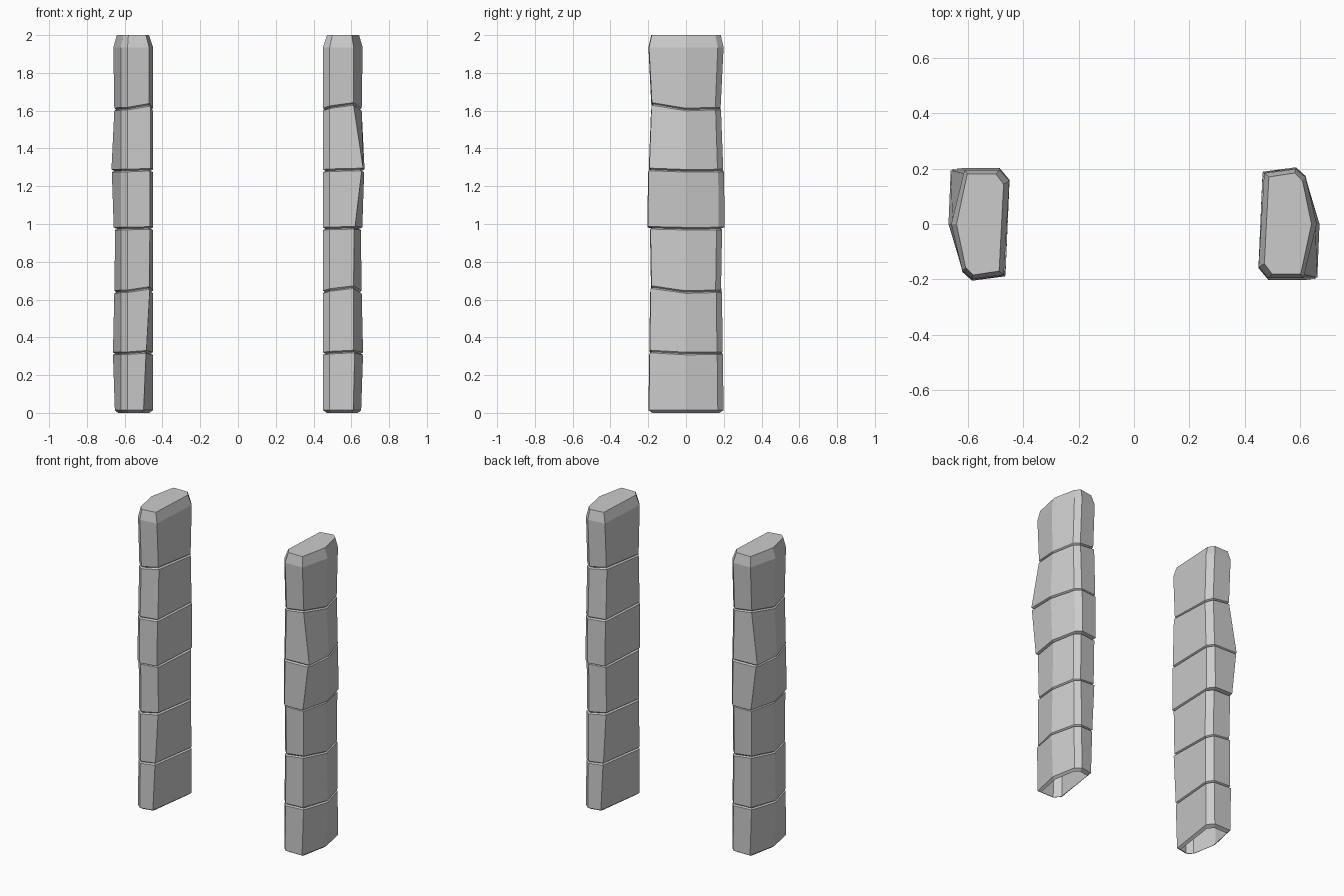
import bpy, bmesh

if "Cube" in bpy.data.objects:
    bpy.data.objects.remove(bpy.data.objects["Cube"])

# Base seven-sided plan of the right pillar (counter-clockwise from back inner corner)
PLAN = [(0.465, 0.18), (0.450, -0.152), (0.485, -0.192), (0.61, -0.192),
        (0.66, 0.0), (0.62, 0.165), (0.585, 0.195)]
CX = 0.56
TILT = [0.8, -0.2, 0.3, 1.0, -0.2, 0.0, 0.0]      # how far each corner rises at a tilted joint
JOINTS = [0.315, 0.643, 0.975, 1.282, 1.61]
AMOUNT = [0.009, 0.022, 0.004, 0.006, 0.025]

# Per stone: (back inner x, front outer x, outer x, depth factor) at its bottom and top
STONES = [((0.50, 0.61, 0.652, 1.02), (0.487, 0.618, 0.662, 1.00)),
          ((0.485, 0.612, 0.662, 0.99), (0.467, 0.612, 0.655, 0.98)),
          ((0.468, 0.612, 0.655, 0.95), (0.467, 0.615, 0.650, 0.98)),
          ((0.466, 0.62, 0.658, 1.05), (0.465, 0.655, 0.668, 1.03)),
          ((0.464, 0.662, 0.670, 1.01), (0.464, 0.612, 0.655, 0.95)),
          ((0.470, 0.612, 0.655, 0.94), (0.470, 0.612, 0.660, 1.02))]


def ring(shape, z, inset=(0.0, 0.0), tilt=0.0):
    """One outline of the pillar at height z, pulled inward by inset."""
    back_in, front_out, outer, depth = shape
    pts = []
    for i, (x, y) in enumerate(PLAN):
        x = {0: back_in, 3: front_out, 4: outer}.get(i, x)
        pts.append((CX + (x - CX) * (1 - inset[0] / 0.105),
                    y * depth * (1 - inset[1] / 0.19), z + tilt * TILT[i]))
    return pts


def pillar_rings():
    rings = [ring(STONES[0][0], 0.0, (0.02, 0.022)), ring(STONES[0][0], 0.014)]
    # Grooves between stones
    for k, (z, a) in enumerate(zip(JOINTS, AMOUNT)):
        below, above = STONES[k][1], STONES[k + 1][0]
        rings += [ring(below, z - 0.006, tilt=a),
                  ring(below, z, (0.012, 0.012), a),
                  ring(above, z + 0.008, tilt=a)]
    # Chamfered top
    rings += [ring(STONES[5][1], 1.935), ring(STONES[5][1], 2.0, (0.02, 0.014))]
    return rings


def make_pillar(name, sign):
    bm = bmesh.new()
    loops = [[bm.verts.new((sign * x, sign * y, z)) for x, y, z in r] for r in pillar_rings()]
    n = len(PLAN)
    for lo, hi in zip(loops, loops[1:]):
        for i in range(n):
            j = (i + 1) % n
            bm.faces.new((lo[i], lo[j], hi[j], hi[i]))
    bm.faces.new(loops[-1])           # top cap; the underside stays open
    mesh = bpy.data.meshes.new(name)
    bm.to_mesh(mesh)
    bm.free()
    bpy.context.collection.objects.link(bpy.data.objects.new(name, mesh))


# The left pillar is the right one turned half way round
make_pillar("right_stone_pillar", 1)
make_pillar("left_stone_pillar", -1)
